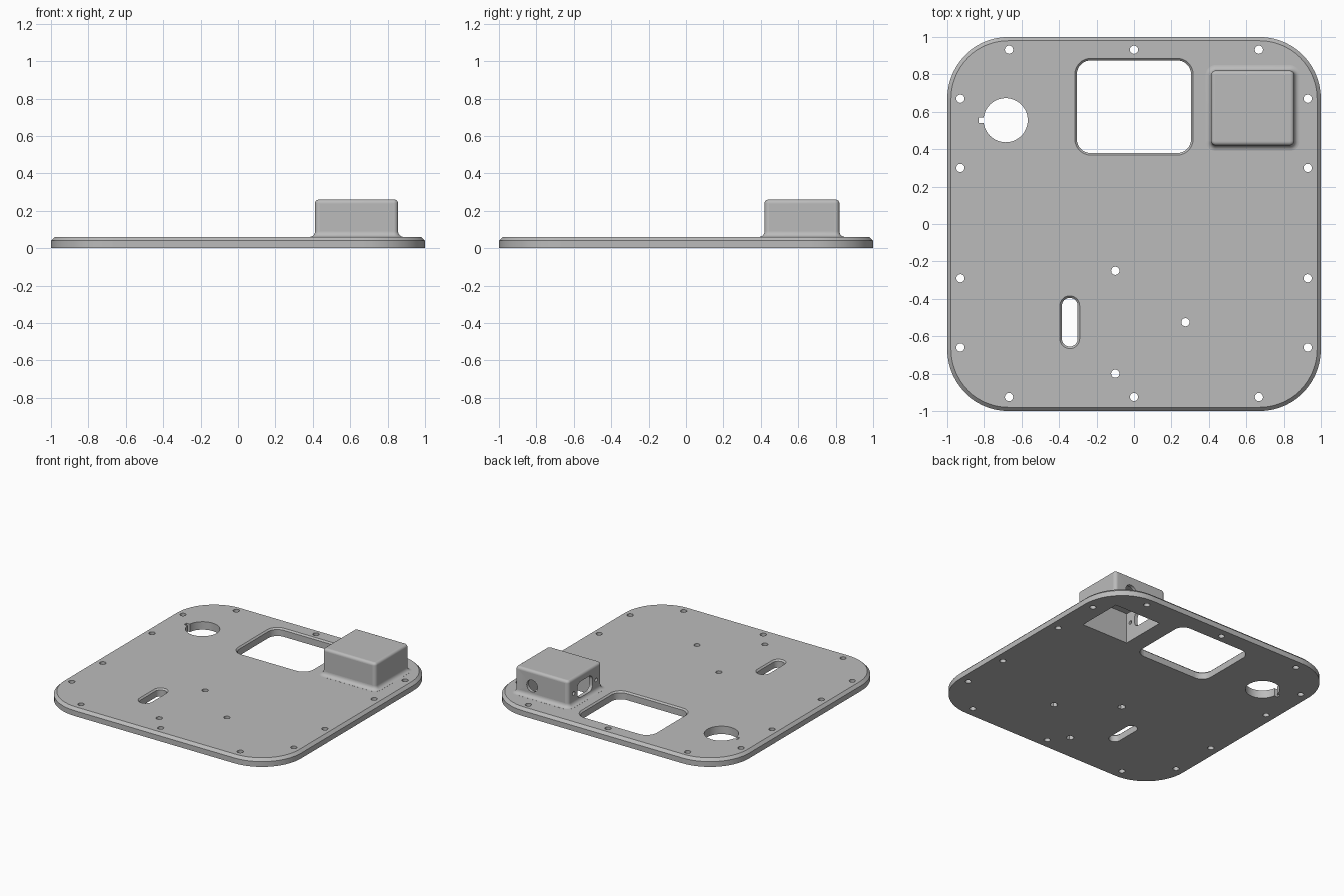
import bpy, bmesh, math
from mathutils import Matrix

if "Cube" in bpy.data.objects:
    bpy.data.objects.remove(bpy.data.objects["Cube"], do_unlink=True)

grey = bpy.data.materials.new("matte grey")
grey.use_nodes = True
grey.diffuse_color = (0.5, 0.5, 0.5, 1)
grey.node_tree.nodes["Principled BSDF"].inputs["Base Color"].default_value = (0.5, 0.5, 0.5, 1)


def rounded(hx, hy, r, n=8):
    """Rounded rectangle outline, counter-clockwise, from half sizes."""
    pts = []
    for k, (sx, sy) in enumerate([(1, 1), (-1, 1), (-1, -1), (1, -1)]):
        for i in range(n + 1):
            a = math.pi / 2 * (k + i / n)
            pts.append((sx * (hx - r) + r * math.cos(a), sy * (hy - r) + r * math.sin(a)))
    return pts


def circle(r, n=24):
    return [(r * math.cos(math.tau * i / n), r * math.sin(math.tau * i / n)) for i in range(n)]


def loft(name, sections, matrix):
    """Closed solid through (z, outline) sections."""
    bm = bmesh.new()
    rings = [[bm.verts.new((x, y, z)) for x, y in outline] for z, outline in sections]
    for a, b in zip(rings, rings[1:]):
        for i in range(len(a)):
            j = (i + 1) % len(a)
            bm.faces.new((a[i], a[j], b[j], b[i]))
    bm.faces.new(rings[0][::-1])
    bm.faces.new(rings[-1])
    bm.transform(matrix)
    mesh = bpy.data.meshes.new(name)
    bm.to_mesh(mesh)
    bm.free()
    mesh.materials.append(grey)
    obj = bpy.data.objects.new(name, mesh)
    bpy.context.collection.objects.link(obj)
    return obj


def combine(target, other, operation):
    """Apply a boolean and discard the helper solid."""
    mod = target.modifiers.new(operation, "BOOLEAN")
    mod.operation, mod.object, mod.solver = operation, other, "EXACT"
    bpy.context.view_layer.objects.active = target
    bpy.ops.object.modifier_apply(modifier=mod.name)
    bpy.data.objects.remove(other, do_unlink=True)


def at(x, y, z=0):
    return Matrix.Translation((x, y, z))


def cut(outline, matrix, low=-0.1, high=0.1):
    combine(plate, loft("cutter", [(low, outline), (high, outline)], matrix), "DIFFERENCE")


TOP, CHAMFER = 0.06, 0.02

# Base plate with chamfered upper rim
plate = loft("cover_plate", [
    (0, rounded(1, 1, 0.33, 14)),
    (TOP - CHAMFER, rounded(1, 1, 0.33, 14)),
    (TOP, rounded(1 - CHAMFER, 1 - CHAMFER, 0.33 - CHAMFER, 14))], at(0, 0))

# Raised housing: flared foot, straight wall, rounded top edge
HX, HY, FOOT, EDGE, HEIGHT = 0.222, 0.2, 0.03, 0.02, 0.26
profile = [(FOOT, TOP - 0.02)]
for i in range(7):
    a = math.pi / 2 * i / 6
    profile.append((FOOT * (1 - math.sin(a)), TOP + 0.0005 + FOOT * (1 - math.cos(a))))
for i in range(7):
    a = math.pi / 2 * i / 6
    profile.append((EDGE * (math.cos(a) - 1), HEIGHT - EDGE + EDGE * math.sin(a)))
housing = loft("housing", [(z, rounded(HX + d, HY + d, 0.025 + d)) for d, z in profile],
               at(0.634, 0.62))
combine(plate, housing, "UNION")

# Hollow inside the housing, open underneath
cut([(0.195, 0.175), (-0.195, 0.175), (-0.195, -0.175), (0.195, -0.175)],
    at(0.634, 0.62), high=0.23)

# Round port in the housing back
cut(circle(0.045), at(0.715, 0.81, 0.145) @ Matrix.Rotation(math.pi / 2, 4, "X"))

# Socket opening and its two screw holes in the housing side
side = Matrix.Rotation(math.pi / 2, 4, "Y")
cut(rounded(0.06, 0.09, 0.04), at(0.41, 0.62, 0.145) @ side)
for dy in (-0.135, 0.135):
    cut(circle(0.014, 16), at(0.41, 0.62 + dy, 0.145) @ side)


# Window and slot with chamfered upper edges
def cut_chamfered(hx, hy, r, matrix, c=0.011):
    wide = rounded(hx + c, hy + c, r + c)
    combine(plate, loft("cutter", [(-0.1, rounded(hx, hy, r)), (TOP - c, rounded(hx, hy, r)),
                                   (TOP, wide), (0.1, wide)], matrix), "DIFFERENCE")


cut_chamfered(0.305, 0.248, 0.075, at(0, 0.627))
cut_chamfered(0.042, 0.13, 0.0415, at(-0.343, -0.525))

# Keyed round opening
cut(circle(0.118, 48), at(-0.685, 0.555))
cut(rounded(0.04, 0.014, 0.002, 2), at(-0.79, 0.555))

# Rim screw holes
rim = [(x, y) for x in (-0.667, 0, 0.667) for y in (-0.925, 0.932)]
rim += [(x, y) for x in (-0.93, 0.93) for y in (-0.66, -0.29, 0.3, 0.67)]
for x, y in rim:
    cut(circle(0.022, 20), at(x, y))

# Inner screw holes with hexagonal nut pockets underneath
for x, y in [(-0.1, -0.25), (0.275, -0.525), (-0.1, -0.8)]:
    cut(circle(0.022, 20), at(x, y))
    cut(circle(0.028, 6), at(x, y), high=0.03)

# Smooth rounded edges, keep the large faces flat
bpy.ops.object.select_all(action="DESELECT")
plate.select_set(True)
bpy.context.view_layer.objects.active = plate
bpy.ops.object.shade_smooth_by_angle(angle=math.radians(30))
for face in plate.data.polygons:
    if face.area > 0.02:
        face.use_smooth = False
